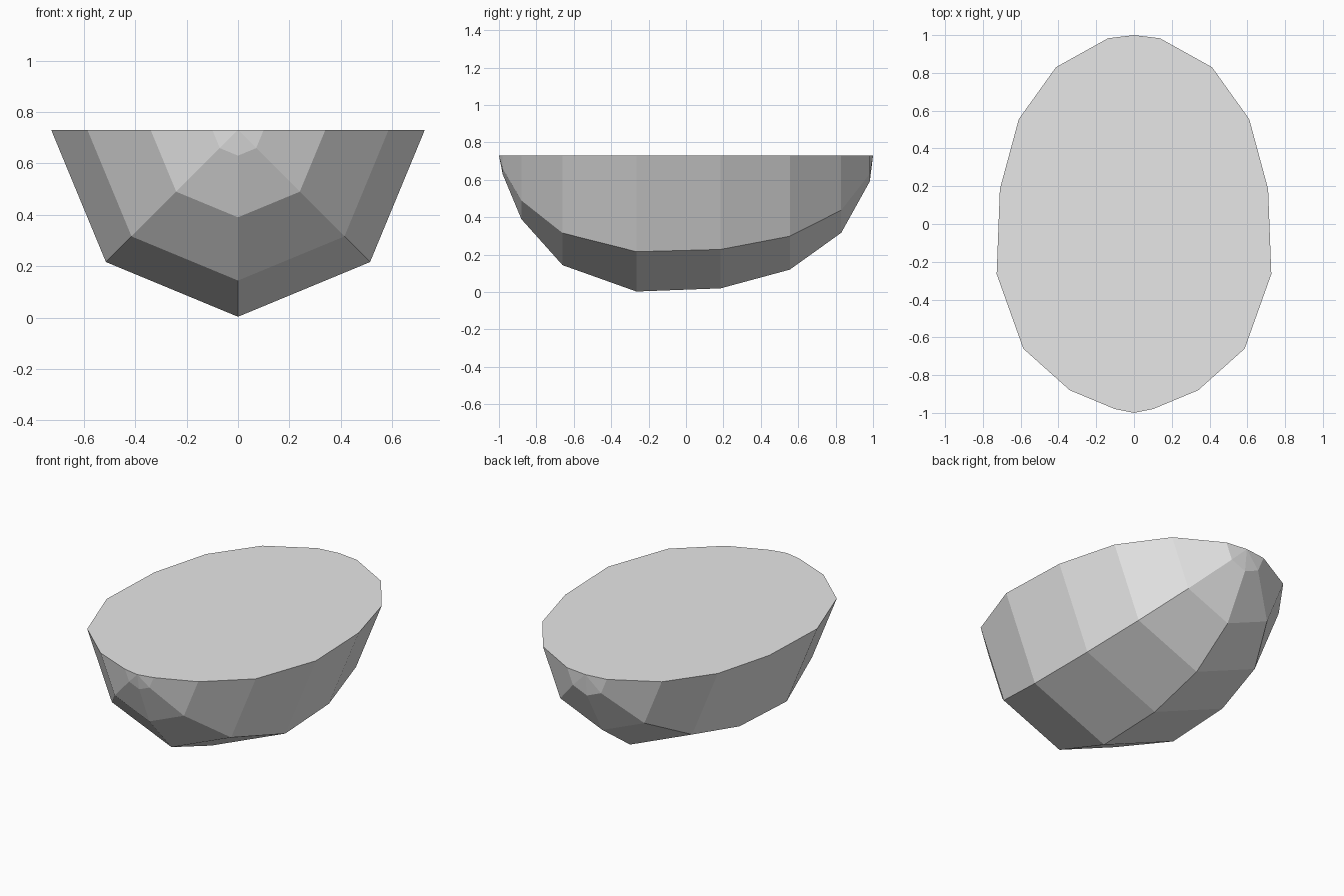
import bpy, bmesh
from math import sin, cos, pi

cube = bpy.data.objects.get("Cube")
if cube:
    bpy.data.objects.remove(cube, do_unlink=True)

RIM = 0.73      # height of the flat top
SEGMENTS = 4    # sides of the half-round cross-section

# Cross-sections from front to back: (y, radius)
stations = [(-0.98, 0.10), (-0.88, 0.34), (-0.66, 0.586), (-0.265, 0.727),
            (0.185, 0.71), (0.555, 0.61), (0.83, 0.413), (0.983, 0.138)]

grey = bpy.data.materials.new("light grey")
grey.use_nodes = True
grey.diffuse_color = (0.8, 0.8, 0.8, 1)
grey.node_tree.nodes["Principled BSDF"].inputs["Base Color"].default_value = (0.8, 0.8, 0.8, 1)

bm = bmesh.new()
rings = [[bm.verts.new((r * cos(pi * i / SEGMENTS), y, RIM - r * sin(pi * i / SEGMENTS)))
          for i in range(SEGMENTS + 1)] for y, r in stations]
front_tip = bm.verts.new((0, -1, RIM))
back_tip = bm.verts.new((0, 1, RIM))

# Faceted hull between the cross-sections
for a, b in zip(rings, rings[1:]):
    for i in range(SEGMENTS):
        bm.faces.new((a[i], a[i + 1], b[i + 1], b[i]))

# Triangles closing both ends
for tip, ring in ((front_tip, rings[0]), (back_tip, rings[-1])):
    for i in range(SEGMENTS):
        bm.faces.new((tip, ring[i], ring[i + 1]))

# Flat top
bm.faces.new([front_tip] + [r[0] for r in rings] + [back_tip]
             + [r[-1] for r in reversed(rings)])
bmesh.ops.recalc_face_normals(bm, faces=bm.faces)

mesh = bpy.data.meshes.new("half_egg_body")
bm.to_mesh(mesh)
bm.free()
mesh.materials.append(grey)
body = bpy.data.objects.new("half_egg_body", mesh)
bpy.context.collection.objects.link(body)
